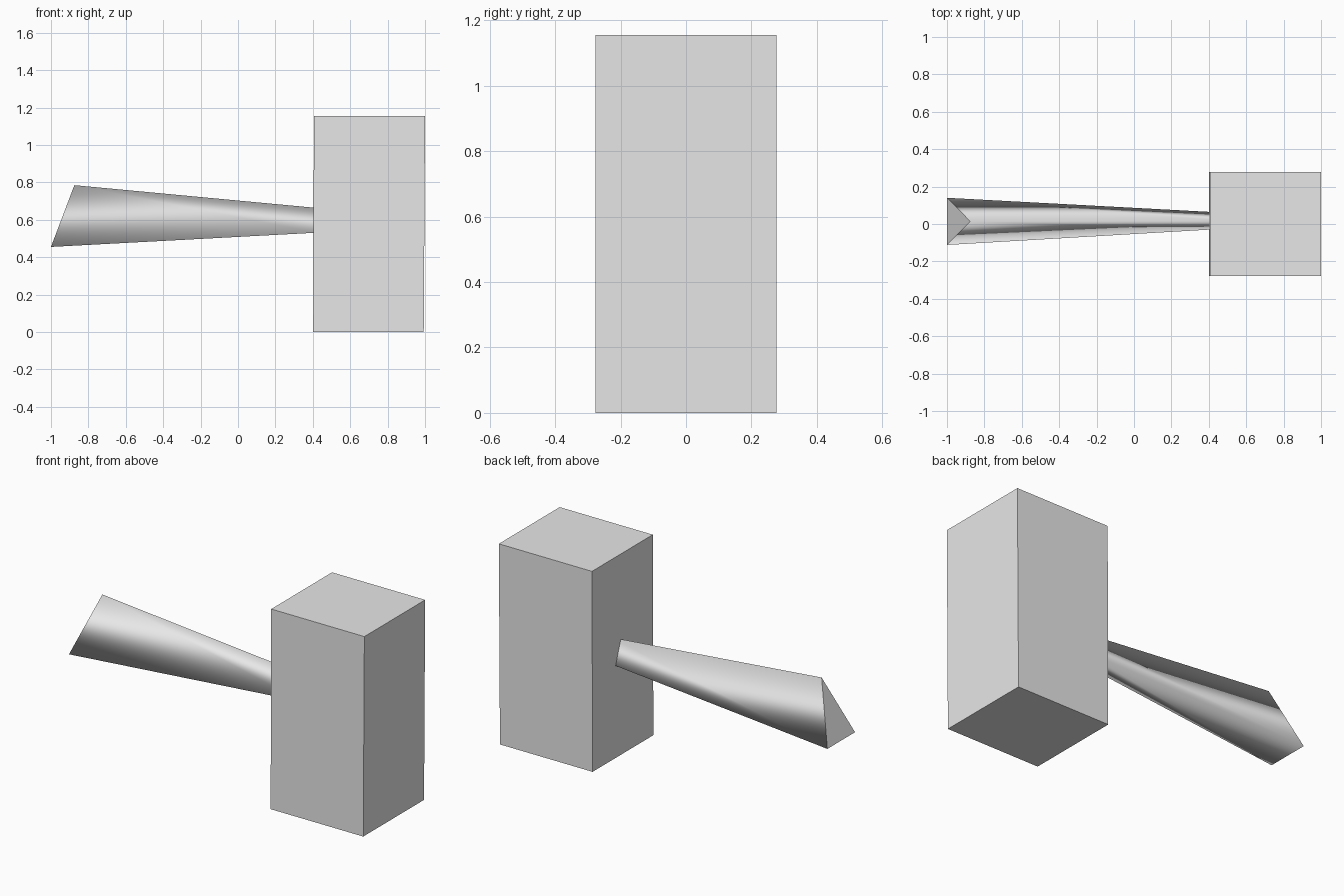
import bpy
import bmesh

if "Cube" in bpy.data.objects:
    bpy.data.objects.remove(bpy.data.objects["Cube"])

grey = bpy.data.materials.new("plain grey")
grey.diffuse_color = (0.8, 0.8, 0.8, 1)
grey.use_nodes = True
grey.node_tree.nodes["Principled BSDF"].inputs["Base Color"].default_value = grey.diffuse_color


def loft(name, start, end, smooth_sides=False):
    """Solid between two matching outlines."""
    bm = bmesh.new()
    a = [bm.verts.new(p) for p in start]
    b = [bm.verts.new(p) for p in end]
    n = len(a)
    bm.faces.new(a)
    bm.faces.new(b[::-1])
    for i in range(n):
        j = (i + 1) % n
        side = bm.faces.new((a[i], b[i], b[j], a[j]))
        side.smooth = smooth_sides
    # caps stay crisp against the smooth sides
    if smooth_sides:
        for e in bm.edges:
            e.smooth = all(f.smooth for f in e.link_faces)
    bmesh.ops.recalc_face_normals(bm, faces=bm.faces[:])
    mesh = bpy.data.meshes.new(name)
    bm.to_mesh(mesh)
    bm.free()
    mesh.materials.append(grey)
    obj = bpy.data.objects.new(name, mesh)
    bpy.context.collection.objects.link(obj)
    return obj


def rectangle(x0, x1, half_depth, z):
    return [(x0, -half_depth, z), (x1, -half_depth, z),
            (x1, half_depth, z), (x0, half_depth, z)]


# Hammer head: a block with a very slight lean
loft("head", rectangle(0.402, 0.993, 0.277, 0.0),
     rectangle(0.406, 1.0, 0.277, 1.155))

# Handle: tapered three-sided bar with a slanted end, sunk into the head
loft("handle",
     [(-1.0, -0.112, 0.455), (-1.0, 0.14, 0.455), (-0.875, 0.014, 0.785)],
     [(0.42, -0.029, 0.531), (0.42, 0.064, 0.531), (0.468, 0.017, 0.659)],
     smooth_sides=True)
